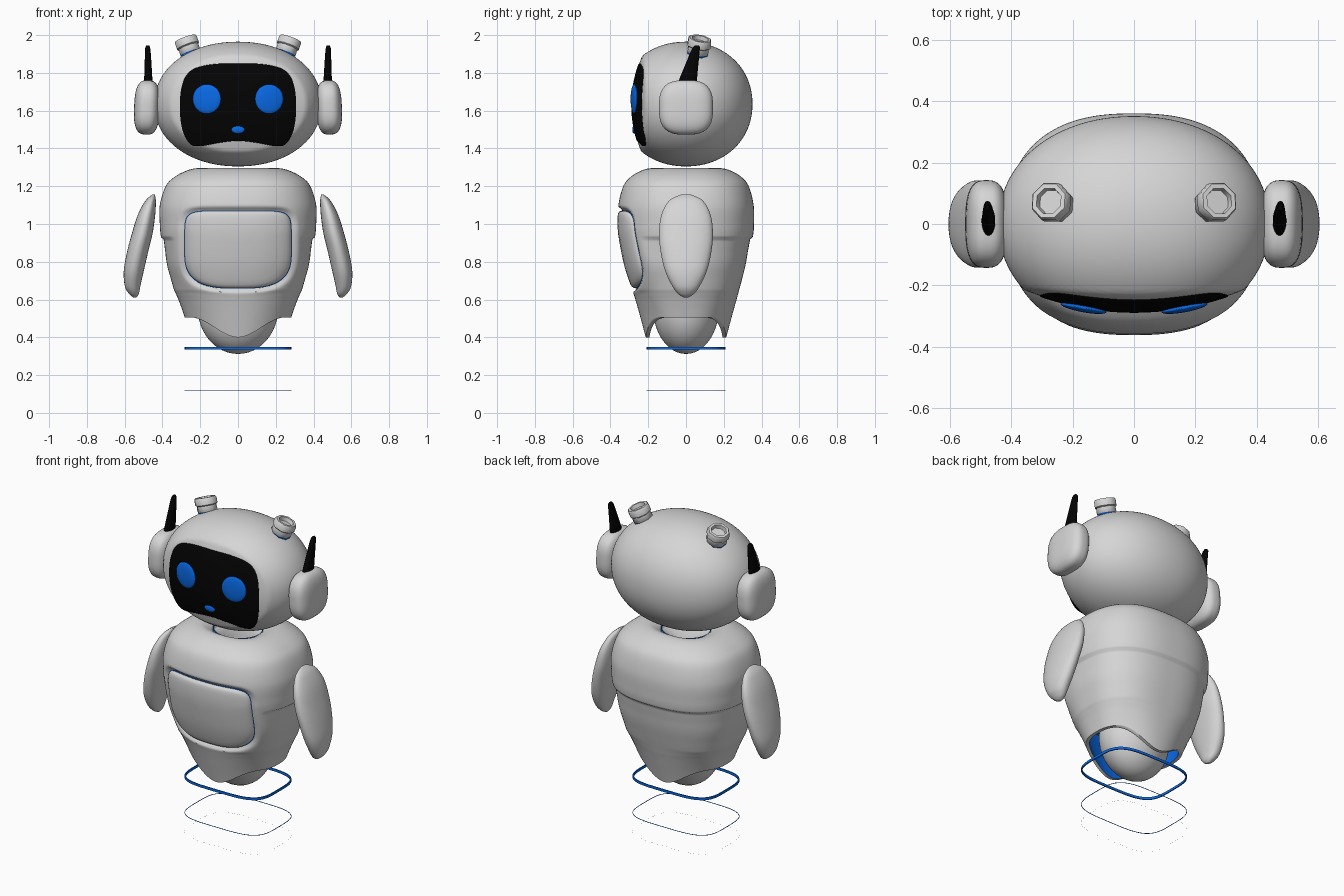
import bpy, bmesh
from math import cos, sin, pi, radians
from mathutils import Vector, Euler

cube = bpy.data.objects.get("Cube")
if cube:
    bpy.data.objects.remove(cube, do_unlink=True)


def material(name, color):
    m = bpy.data.materials.new(name)
    m.use_nodes = True
    m.diffuse_color = (*color, 1)
    m.node_tree.nodes["Principled BSDF"].inputs["Base Color"].default_value = (*color, 1)
    return m


GREY = material("shell grey", (0.67, 0.67, 0.67))
BLACK = material("glossy black", (0.001, 0.001, 0.001))
BLUE = material("glow blue", (0.003, 0.16, 0.88))


def finish(name, bm, mats, angle=40):
    bmesh.ops.remove_doubles(bm, verts=bm.verts, dist=1e-6)
    bmesh.ops.recalc_face_normals(bm, faces=bm.faces)
    me = bpy.data.meshes.new(name)
    for f in bm.faces:
        f.smooth = True
    bm.to_mesh(me)
    bm.free()
    for m in mats:
        me.materials.append(m)
    me.set_sharp_from_angle(angle=radians(angle))
    ob = bpy.data.objects.new(name, me)
    bpy.context.scene.collection.objects.link(ob)
    return ob


def ramp(a, b, v):
    t = min(1, max(0, (v - a) / (b - a)))
    return t * t * (3 - 2 * t)


def smooth(pts, n, closed=False):
    """Catmull-Rom resampling of a list of tuples."""
    count, out = len(pts), []
    pick = (lambda i: pts[i % count]) if closed else (lambda i: pts[min(count - 1, max(0, i))])
    for i in range(count if closed else count - 1):
        for k in range(n):
            t = k / n
            out.append(tuple(
                0.5 * (2 * b + (c - a) * t + (2 * a - 5 * b + 4 * c - d) * t * t
                       + (3 * b - a - 3 * c + d) * t ** 3)
                for a, b, c, d in zip(pick(i - 1), pick(i), pick(i + 1), pick(i + 2))))
    return out if closed else out + [pts[-1]]


def loft(name, sections, mats, sides=32, n=2, warp=None, rule=None, caps=True, angle=40):
    """Skin super-elliptic sections given as (cx, cy, cz, rx, ry)."""
    bm = bmesh.new()
    rings = []
    for cx, cy, cz, rx, ry in sections:
        ring = []
        for i in range(sides):
            c, s = cos((i + .5) * 2 * pi / sides), sin((i + .5) * 2 * pi / sides)
            r = (abs(c) ** n + abs(s) ** n) ** (-1 / n)
            p = Vector((cx + rx * c * r, cy + ry * s * r, cz))
            ring.append(bm.verts.new(warp(p) if warp else p))
        rings.append(ring)
    for k, (a, b) in enumerate(zip(rings, rings[1:])):
        for i in range(sides):
            j = (i + 1) % sides
            f = bm.faces.new((a[i], a[j], b[j], b[i]))
            f.material_index = rule(k) if rule else 0
    if caps:
        bm.faces.new(rings[0])
        bm.faces.new(rings[-1]).material_index = rule(len(rings)) if rule else 0
    return finish(name, bm, mats, angle)


def blob(name, center, radii, mat, n=2, rot=(0, 0, 0), segs=48, warp=None):
    """Super-ellipsoid made from a warped sphere."""
    bm = bmesh.new()
    bmesh.ops.create_uvsphere(bm, u_segments=segs, v_segments=segs // 2, radius=1)
    turn = Euler(rot).to_matrix()
    for v in bm.verts:
        p = v.co / sum(abs(c) ** n for c in v.co) ** (1 / n)
        p = turn @ Vector([a * b for a, b in zip(p, radii)]) + Vector(center)
        v.co = warp(p) if warp else p
    return finish(name, bm, [mat], 60)


def plate(name, outline, mid_z, surface, lifts, mat):
    """Plate on a curved front; lifts are (scale, height above surface) from middle to rim."""
    bm = bmesh.new()
    hub = bm.verts.new((0, surface(0, mid_z) - lifts[0][1], mid_z))
    prev = None
    for s, lift in lifts:
        ring = []
        for x, z in outline:
            x, z = x * s, mid_z + (z - mid_z) * s
            ring.append(bm.verts.new((x, surface(x, z) - lift, z)))
        for i in range(len(ring)):
            j = (i + 1) % len(ring)
            bm.faces.new((prev[i], prev[j], ring[j], ring[i]) if prev else (hub, ring[j], ring[i]))
        prev = ring
    return finish(name, bm, [mat], 50)


# Head with a flattened front, and its dark face screen
def face_y(x, z):
    return -(0.286 - 0.55 * x * x - 0.8 * (z - 1.63) ** 2)


def flatten(p):
    p.y = max(p.y, face_y(p.x, p.z))
    return p


blob("head", (0, 0, 1.635), (0.443, 0.352, 0.33), GREY, n=2.1, segs=128, warp=flatten)
half = [(0, 1.85), (.14, 1.845), (.245, 1.815), (.295, 1.74), (.308, 1.62), (.295, 1.5),
        (.255, 1.425), (.2, 1.412), (.1, 1.43), (0, 1.44)]
mask = smooth(half + [(-x, z) for x, z in half[-2:0:-1]], 5, True)
plate("face_screen", mask, 1.63, face_y,
      [(s / 8, 0.004) for s in range(1, 8)] + [(0.98, 0.004), (1, 0.001), (1, -0.004)], BLACK)
blob("mouth", (0, face_y(0, 1.5) - 0.003, 1.5), (0.036, 0.009, 0.021), BLUE, segs=24)

# Torso: outer profile from neck to hem, with a recess for the chest panel
profile = [(1.25, .13, .12), (1.275, .15, .135), (1.295, .205, .175), (1.285, .265, .23),
           (1.25, .335, .292), (1.2, .383, .332), (1.1, .414, .358), (1.0, .414, .36),
           (.93, .408, .354), (.8, .389, .329), (.7, .358, .3), (.6, .325, .268),
           (.5, .302, .24), (.4, .282, .213)]
outer = smooth(profile, 10)
inner = [(.4, .262, .193), (.5, .27, .213), (.66, .29, .25)]
SQ = 2.45


def body_y(x, z):
    for (za, xa, ya), (zb, xb, yb) in zip(outer[40:], outer[41:]):
        if zb <= z <= za:
            t = (za - z) / (za - zb)
            rx, ry = xa + (xb - xa) * t, ya + (yb - ya) * t
            return -ry * max(0, 1 - abs(x / rx) ** SQ) ** (1 / SQ)
    return 0


def panel_power(v):
    return 7 if v > 0 else 3


def panel_f(x, z):
    v = (z - 0.865) / 0.205
    n = panel_power(v)
    return (abs(x / 0.283) ** n + abs(v) ** n) ** (1 / n)


def shape_torso(p):
    f = panel_f(p.x, p.z) if p.y < 0 else 9
    inset = 0.026 * (1 - ramp(1.0, 1.12, f))
    fade = min(1, max(0, (p.z - 0.6) / 0.25))
    inset += 0.013 * fade * (1 - ramp(0.918, 0.932, p.z)) * ramp(1.15, 1.35, f)
    p -= Vector((p.x, p.y, 0)).normalized() * inset
    # hem drops at front and back, rises at the sides
    if p.z < 0.65:
        hem = 0.506 - 0.106 * ramp(0.25, 0, abs(p.x))
        p.z = hem + (p.z - 0.4) / 0.25 * (0.65 - hem)
    return p


loft("torso", [(0, 0, *s) for s in outer + inner], [GREY, BLUE], 192, SQ, shape_torso,
     lambda k: int(k >= len(outer)), angle=60)


def band(name, z0, z1, rx, ry, width, n):
    o, i = (rx, ry), (rx - width, ry - width)
    loft(name, [(0, 0, z0, *o), (0, 0, z1, *o), (0, 0, z1, *i), (0, 0, z0, *i), (0, 0, z0, *o)],
         [BLUE], 96, n, caps=False)


band("neck_ring", 1.266, 1.271, .146, .132, .006, 2)

# Chest panel with a blue liner behind it
panel = []
for i in range(128):
    c, s = cos(i * pi / 64), sin(i * pi / 64)
    n = panel_power(s)
    r = (abs(c) ** n + abs(s) ** n) ** (-1 / n)
    panel.append((0.283 * c * r, 0.865 + 0.205 * s * r))
plate("chest_panel", panel, 0.865, body_y,
      [(.2, .003), (.4, .003), (.6, .003), (.8, .002), (.9, 0), (.95, -.003), (.98, -.008),
       (.998, -.015), (.998, -.035)], GREY)
plate("chest_liner", [(x * 1.01, .865 + (z - .865) * 1.013) for x, z in panel], 0.865, body_y,
      [(.3, -.022), (.6, -.022), (.85, -.022), (.95, -.021), (1, -.02), (1, -.03)], BLUE)

# Lower pod and hover rings
blob("lower_pod", (0, 0, 0.555), (0.213, 0.174, 0.243), GREY)
for name, z, h, w in (("hover_ring_upper", .335, .015, .006), ("hover_ring_middle", .116, .003, .002),
                      ("hover_ring_lower", 0, .0002, .0002)):
    band(name, z, z + h, .283, .21, w, 3.9)

# Paired parts
arm = smooth([(.447, 0, 1.156, .006, .025), (.462, 0, 1.125, .027, .088), (.484, 0, 1.05, .046, .13),
              (.507, 0, .95, .055, .143), (.532, 0, .85, .056, .134), (.552, 0, .75, .053, .11),
              (.558, 0, .67, .041, .072), (.551, 0, .63, .026, .042), (.546, 0, .612, .009, .014)], 5)
aerial = [(.475, .005, 1.73, .023, .052), (.475, .012, 1.77, .022, .047), (.477, .045, 1.9, .016, .026),
          (.478, .055, 1.935, .013, .02), (.478, .057, 1.946, .007, .011)]
knob = [(-.075, .057), (-.037, .057), (-.034, .06), (-.004, .058), (.002, .066), (.032, .066),
        (.043, .06), (.043, .045), (.02, .041)]
for side, s in (("left", 1), ("right", -1)):
    def flip(sections):
        return [(c[0] * s, *c[1:]) for c in sections]

    loft(side + "_arm", flip(arm), [GREY], 40, 2.2, angle=70)
    loft(side + "_aerial", flip(aerial), [BLACK], 20)
    blob(side + "_ear", (.482 * s, 0, 1.617), (.068, .143, .144), GREY, n=2.9, rot=(0, -.04 * s, 0))
    blob(side + "_eye", (.165 * s, face_y(.165, 1.662) - .004, 1.662), (.076, .014, .078), BLUE,
         rot=(0, 0, .18 * s), segs=32)
    cap = loft(side + "_head_knob", [(0, 0, z, r, r) for z, r in knob], [GREY, BLUE], 8,
               rule=lambda k: int(k < 1), angle=50)
    cap.location = (.264 * s, .068, 1.942)
    cap.rotation_euler = (radians(-10), radians(20 * s), 0)
